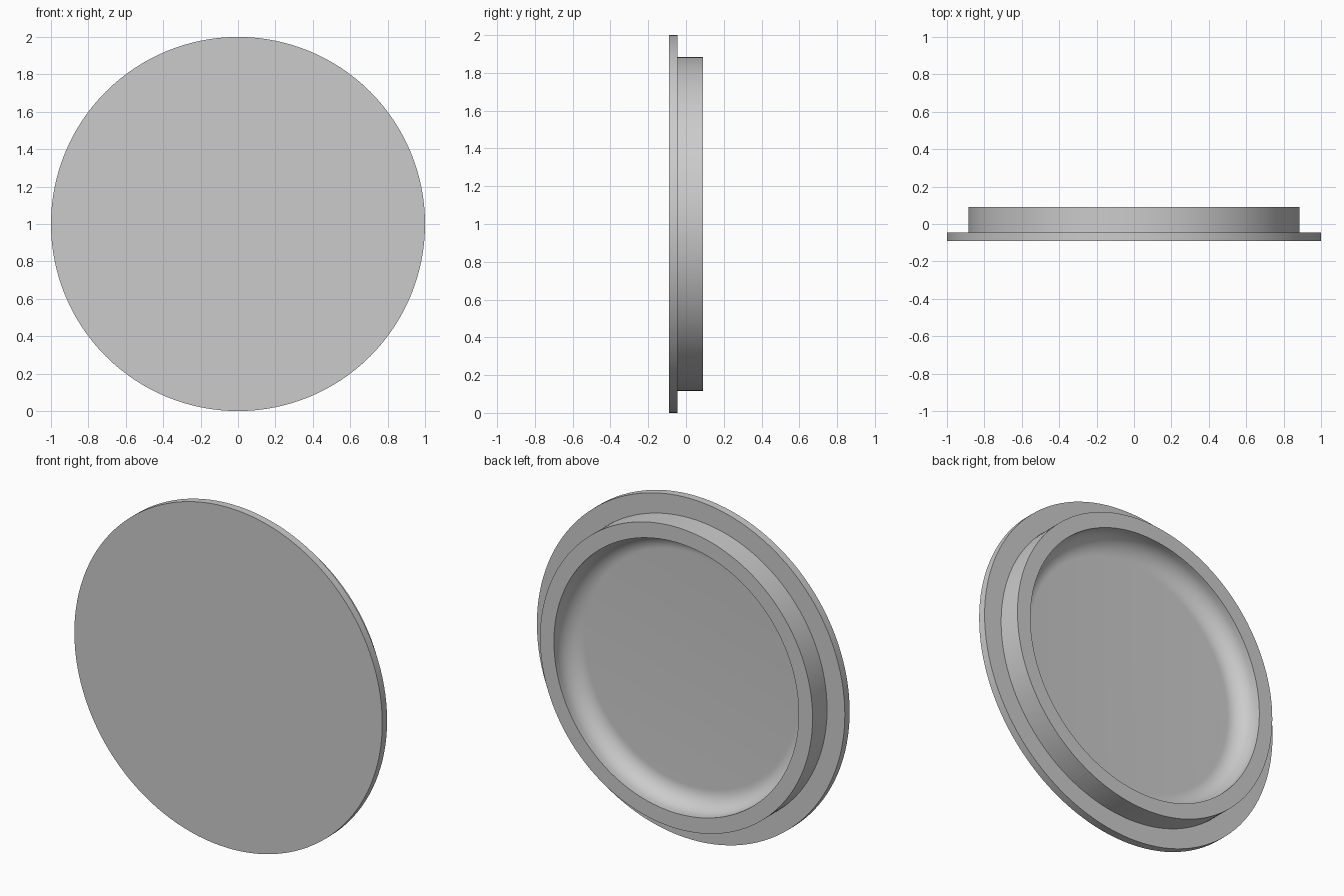
import bpy, bmesh, math
from mathutils import Matrix, Vector

cube = bpy.data.objects.get("Cube")
if cube:
    bpy.data.objects.remove(cube, do_unlink=True)

# One plain grey for the whole cap
grey = bpy.data.materials.new("plain grey")
grey.use_nodes = True
colour = (0.6, 0.6, 0.6, 1)
grey.diffuse_color = colour
grey.node_tree.nodes["Principled BSDF"].inputs["Base Color"].default_value = colour

# Main dimensions
FRONT, STEP, BACK = -0.09, -0.045, 0.09
FLANGE_R, RIM_R, BORE_R, FILLET = 1.0, 0.885, 0.795, 0.11
SEGMENTS = 128

# Half section (radius, y): front disc, flange, rim, then rounded recess
profile = [(0, FRONT), (FLANGE_R, FRONT), (FLANGE_R, STEP),
           (RIM_R, STEP), (RIM_R, BACK), (BORE_R, BACK)]
for i in range(13):
    a = math.pi / 2 * i / 12
    profile.append((BORE_R - FILLET + FILLET * math.cos(a),
                    STEP + FILLET - FILLET * math.sin(a)))
profile.append((0, STEP))

# Spin the section around the front-to-back axis
bm = bmesh.new()
verts = [bm.verts.new((r, y, 0)) for r, y in profile]
edges = [bm.edges.new(pair) for pair in zip(verts, verts[1:])]
bmesh.ops.spin(bm, geom=verts + edges, cent=(0, 0, 0), axis=(0, 1, 0),
               angle=math.tau, steps=SEGMENTS, use_merge=True)
bmesh.ops.remove_doubles(bm, verts=bm.verts, dist=0.0001)
bmesh.ops.recalc_face_normals(bm, faces=bm.faces)
bmesh.ops.transform(bm, matrix=Matrix.Translation(Vector((0, 0, 1))), verts=bm.verts)

mesh = bpy.data.meshes.new("round_cap")
bm.to_mesh(mesh)
bm.free()
mesh.materials.append(grey)
cap = bpy.data.objects.new("round_cap", mesh)
bpy.context.collection.objects.link(cap)

# Smooth walls with crisp corners
bpy.context.view_layer.objects.active = cap
cap.select_set(True)
bpy.ops.object.shade_smooth_by_angle(angle=math.radians(30))
